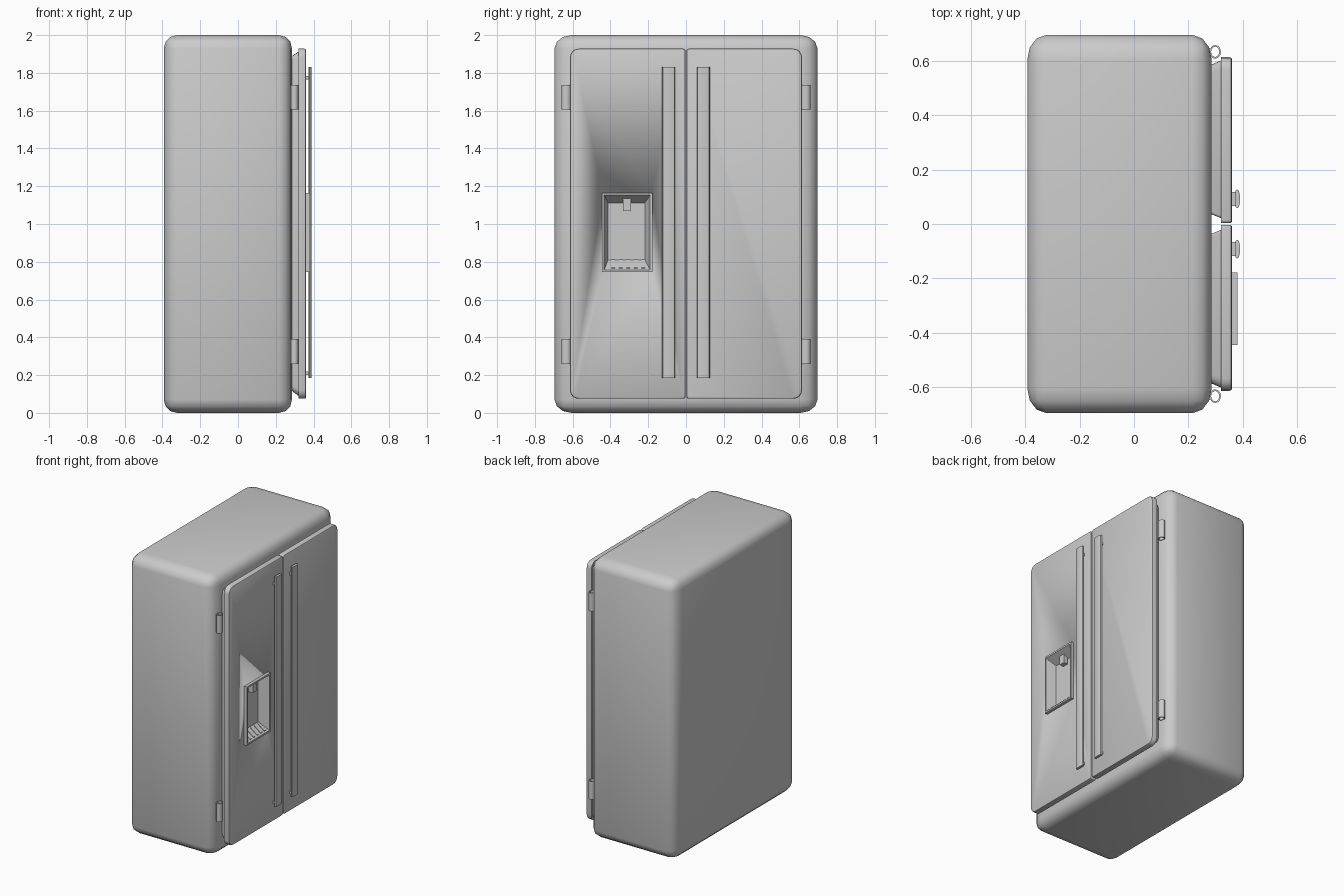
import bpy, bmesh, math

if "Cube" in bpy.data.objects:
    bpy.data.objects.remove(bpy.data.objects["Cube"])


def finish(name, bm, angle=35):
    bmesh.ops.recalc_face_normals(bm, faces=bm.faces[:])
    me = bpy.data.meshes.new(name)
    bm.to_mesh(me)
    bm.free()
    ob = bpy.data.objects.new(name, me)
    bpy.context.collection.objects.link(ob)
    bpy.ops.object.select_all(action='DESELECT')
    ob.select_set(True)
    bpy.context.view_layer.objects.active = ob
    bpy.ops.object.shade_smooth_by_angle(angle=math.radians(angle))
    return ob


def loft(name, loops, cap=True, closed=False, angle=35):
    bm = bmesh.new()
    rings = [[bm.verts.new(p) for p in lp] for lp in loops]
    pairs = list(zip(rings, rings[1:]))
    if closed:
        pairs.append((rings[-1], rings[0]))
    for a, b in pairs:
        for i in range(len(a)):
            j = (i + 1) % len(a)
            bm.faces.new((a[i], a[j], b[j], b[i]))
    if cap:
        bm.faces.new(rings[0])
        bm.faces.new(rings[-1])
    return finish(name, bm, angle)


def rect(x, y0, y1, z0, z1):
    return [(x, y0, z0), (x, y1, z0), (x, y1, z1), (x, y0, z1)]


def round_rect(x, s, y0, y1, z0, z1, r_in, r_out, n=4):
    pts = []
    corners = [(y1, z1, r_out, -1, -1, 0), (y0, z1, r_in, 1, -1, 90),
               (y0, z0, r_in, 1, 1, 180), (y1, z0, r_out, -1, 1, 270)]
    for y, z, r, sy, sz, a0 in corners:
        for i in range(n + 1):
            a = math.radians(a0 + 90 * i / n)
            pts.append((x, s * (y + sy * r + r * math.cos(a)), z + sz * r + r * math.sin(a)))
    return pts


def box(name, x0, x1, y0, y1, z0, z1):
    return loft(name, [rect(x0, y0, y1, z0, z1), rect(x1, y0, y1, z0, z1)])


# Cabinet with rounded edges (bevel slightly stretched across the width)
bm = bmesh.new()
bmesh.ops.create_cube(bm, size=1)
K = 1.3
for v in bm.verts:
    v.co.x = v.co.x * 0.679 - 0.0535
    v.co.y *= 1.392 / K
    v.co.z = v.co.z * 2 + 1
bmesh.ops.bevel(bm, geom=bm.edges[:], offset=0.07, segments=3, profile=0.5, affect='EDGES')
for v in bm.verts:
    v.co.y *= K
finish("cabinet", bm, 40)

# Doors: tapered inner seal stepping out to a rounded slab
doors = {}
for s, side in ((1, "right"), (-1, "left")):
    doors[side] = loft(side + "_door", [
        round_rect(0.28, s, 0.038, 0.585, 0.12, 1.885, 0.01, 0.03),
        round_rect(0.32, s, 0.022, 0.602, 0.09, 1.912, 0.01, 0.035),
        round_rect(0.32, s, 0.003, 0.614, 0.075, 1.928, 0.012, 0.045),
        round_rect(0.352, s, 0.003, 0.614, 0.075, 1.928, 0.012, 0.045),
        round_rect(0.358, s, 0.005, 0.612, 0.077, 1.926, 0.012, 0.045),
        round_rect(0.361, s, 0.010, 0.607, 0.082, 1.921, 0.012, 0.043)])

    # Handle bar and its two posts
    prof = [(0.373, 0.064), (0.379, 0.058), (0.386, 0.062), (0.390, 0.078),
            (0.390, 0.107), (0.386, 0.123), (0.379, 0.127), (0.373, 0.121)]
    loft(side + "_handle", [[(x, s * y, z) for x, y in prof] for z in (0.185, 1.83)])
    for z in (0.21, 1.775):
        box(side + "_handle_post", 0.355, 0.376, s * 0.067, s * 0.118, z - 0.009, z + 0.009)

    # Hinges: hollow barrels with a leaf on cabinet and door
    for z0 in (0.26, 1.607):
        z1 = z0 + 0.13

        def ring(rx, ry, z):
            return [(0.299 + rx * math.cos(a), s * 0.634 + ry * math.sin(a), z)
                    for a in (math.tau * i / 16 for i in range(16))]
        loft(side + "_hinge_barrel", [ring(0.021, 0.025, z0), ring(0.021, 0.025, z1),
                                      ring(0.015, 0.019, z1), ring(0.015, 0.019, z0)],
             cap=False, closed=True)
        box(side + "_hinge_leaf", 0.255, 0.283, s * 0.622, s * 0.646, z0, z1)

# Opening for the dispenser in the left door
cutter = box("dispenser_cutter", 0.306, 0.45, -0.44, -0.183, 0.75, 1.16)
cutter.hide_render = True
cutter.hide_set(True)
mod = doors["left"].modifiers.new("opening", 'BOOLEAN')
mod.object = cutter
mod.operation = 'DIFFERENCE'
mod.solver = 'EXACT'

# Dispenser: raised frame funnelling to a recessed back panel
loft("dispenser_recess", [
    rect(0.345, -0.445, -0.178, 0.745, 1.165),
    rect(0.382, -0.445, -0.178, 0.745, 1.165),
    rect(0.382, -0.433, -0.190, 0.757, 1.153),
    rect(0.312, -0.413, -0.217, 0.81, 1.112)], cap=False)
box("dispenser_back", 0.308, 0.312, -0.416, -0.214, 0.807, 1.115)

# Spout under the recess ceiling
box("dispenser_spout", 0.318, 0.350, -0.333, -0.290, 1.07, 1.135)

# Drip tray slats lying on the sloped floor
for i in range(5):
    y = -0.395 + i * 0.04
    loft("drip_slat", [[(0.318, y, 0.800), (0.318, y + 0.018, 0.800),
                        (0.318, y + 0.018, 0.811), (0.318, y, 0.811)],
                       [(0.372, y, 0.758), (0.372, y + 0.018, 0.758),
                        (0.372, y + 0.018, 0.769), (0.372, y, 0.769)]])
